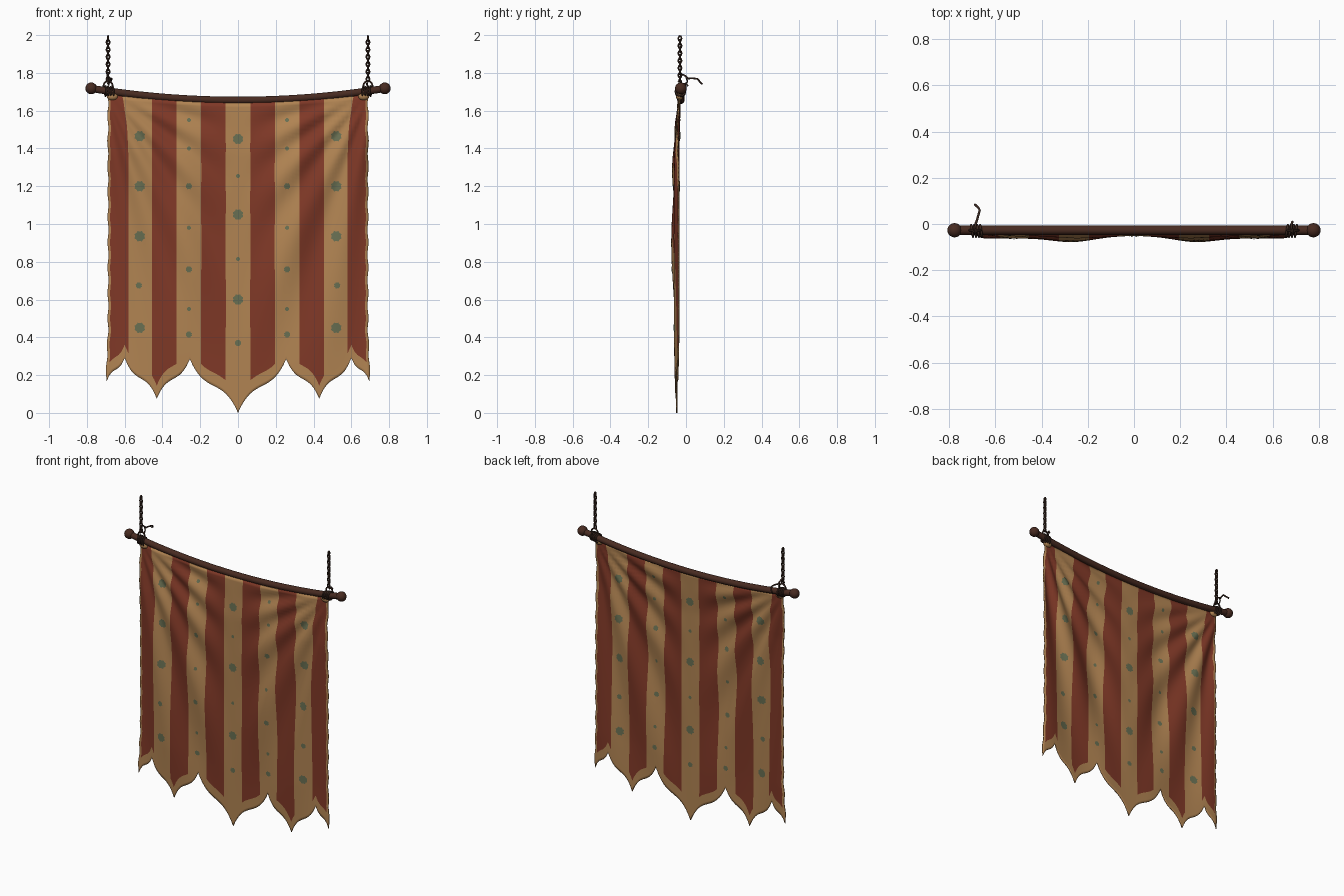
import bpy, bmesh, math
from mathutils import Vector, Matrix

cube = bpy.data.objects.get("Cube")
if cube:
    bpy.data.objects.remove(cube)


def material(name, color):
    m = bpy.data.materials.new(name)
    m.use_nodes = True
    m.diffuse_color = (*color, 1)
    m.node_tree.nodes["Principled BSDF"].inputs["Base Color"].default_value = (*color, 1)
    return m


TAN = material("tan cloth", (0.44, 0.23, 0.085))
RED = material("red cloth", (0.215, 0.04, 0.02))
TEAL = material("faded teal", (0.14, 0.16, 0.085))
WOOD = material("dark wood", (0.065, 0.024, 0.015))
IRON = material("dark iron", (0.045, 0.022, 0.015))

ROD_Y = -0.027


def mesh_object(name, bm, *mats):
    me = bpy.data.meshes.new(name)
    bm.to_mesh(me)
    bm.free()
    ob = bpy.data.objects.new(name, me)
    bpy.context.collection.objects.link(ob)
    for m in mats:
        me.materials.append(m)
    me.shade_smooth()
    return ob


def tube(name, points, radius, mat, cyclic=False):
    cu = bpy.data.curves.new(name, 'CURVE')
    cu.dimensions = '3D'
    cu.bevel_depth = radius
    cu.bevel_resolution = 3
    cu.use_fill_caps = True
    sp = cu.splines.new('POLY')
    sp.points.add(len(points) - 1)
    for p, co in zip(sp.points, points):
        p.co = (*co, 1)
    sp.use_cyclic_u = cyclic
    sp.use_smooth = True
    cu.materials.append(mat)
    ob = bpy.data.objects.new(name, cu)
    bpy.context.collection.objects.link(ob)
    return ob


def loop(center, across, up, n=16):
    """Oval of points spanned by two vectors."""
    return [Vector(center) + Vector(across) * math.cos(a) + Vector(up) * math.sin(a)
            for a in (2 * math.pi * i / n for i in range(n))]


def rod_z(x):
    return 1.655 + 0.063 * (x / 0.78) ** 2


def drape(x, z):
    """Depth of the cloth: folds fan out of the two upper corners."""
    s = abs(x)
    dx, dz = 0.72 - s, max(1.73 - z, 0.001)
    r, a = math.hypot(dx, dz), math.atan2(dx, dz)
    hang = min(1, dz / 0.35)
    fold = math.sin(a * 21 + 0.6) * 0.011 * min(1, r / 0.4)
    fold *= 1 - math.exp(-(s / 0.16) ** 2)
    fold *= min(1, max(0.25, (z + 0.1) / 0.5))
    belly = -0.016 * math.exp(-((s - 0.27) / 0.12) ** 2) * math.sin(math.pi * min(1, dz / 1.7))
    return -0.033 + hang * (-0.016 + belly) + fold * min(1, dz / 0.15)


# Scalloped lower edge: alternating tips and notches
EDGE = [(0, 0.0), (0.255, 0.285), (0.43, 0.075), (0.60, 0.29), (0.70, 0.165)]


def hem_z(s):
    for (x0, z0), (x1, z1) in zip(EDGE, EDGE[1:]):
        if s <= x1 + 1e-6:
            p = 2 * (s - x0) / (x1 - x0) - 1
            f = 0.5 + 0.5 * (0.45 * p + 0.55 * p ** 3)
            return z0 + (z1 - z0) * f
    return EDGE[-1][1]


# Cloth columns follow stripe borders, tips and notches
STOPS = [0, 0.065, 0.195, 0.255, 0.325, 0.43, 0.455, 0.58, 0.60, 0.685, 0.70]
half = [0]
for a, b in zip(STOPS, STOPS[1:]):
    n = max(1, round((b - a) / 0.016))
    half += [a + (b - a) * (i + 1) / n for i in range(n)]
columns = [-u for u in reversed(half[1:])] + half
BODY, HEM = 64, 4


def is_red(s):
    return 0.065 < s < 0.195 or 0.325 < s < 0.455 or 0.58 < s < 0.685


def cloth_point(u, row):
    s = abs(u)
    low = hem_z(s)
    border = low + 0.07
    top = rod_z(u) - 0.014
    if row <= BODY:
        z = top + (border - top) * row / BODY
    else:
        z = border + (low - border) * (row - BODY) / HEM
    lift = max(0, (z - 1.35) / 0.33) ** 2
    s += 0.035 * lift * math.exp(-((s - 0.59) / 0.06) ** 2)
    edge = max(0, (s - 0.6) / 0.1)
    s -= edge * (0.012 * min(1, max(0, (z - 0.15) / 0.3)) + 0.003 * math.sin(z * 47))
    x = math.copysign(s, u)
    return x, drape(x, z), z


bm = bmesh.new()
grid = [[bm.verts.new(cloth_point(u, r)) for u in columns] for r in range(BODY + HEM + 1)]
for r in range(BODY + HEM):
    for c in range(len(columns) - 1):
        f = bm.faces.new((grid[r][c], grid[r + 1][c], grid[r + 1][c + 1], grid[r][c + 1]))
        mid = abs(columns[c] + columns[c + 1]) / 2
        f.material_index = int(r < BODY and is_red(mid))
cloth = mesh_object("banner_cloth", bm, TAN, RED)
solid = cloth.modifiers.new("thickness", 'SOLIDIFY')
solid.thickness = 0.006
solid.offset = 0

# Painted flowers on both faces of the cloth
BIG, SMALL, DOT = 0.03, 0.018, 0.012
flowers = [(0, z, BIG) for z in (1.45, 1.05, 0.6)]
flowers += [(0, z, DOT) for z in (1.255, 0.815)] + [(0, 0.37, SMALL)]
for side in (-1, 1):
    flowers += [(side * 0.52, z, BIG) for z in (1.465, 1.2, 0.935, 0.45)]
    flowers += [(side * 0.525, 0.675, SMALL)]
    flowers += [(side * 0.26, z, SMALL) for z in (1.2, 0.76, 0.415)]
    flowers += [(side * 0.26, z, DOT) for z in (1.55, 1.4, 0.98, 0.55)]
bm = bmesh.new()
for x, z, r in flowers:
    for face in (-1, 1):
        def spot(px, pz):
            return bm.verts.new((px, drape(px, pz) + face * 0.006, pz))
        hub = spot(x, z)
        rings = []
        for k in (0.5, 1):
            rings.append([])
            for i in range(16):
                a = math.pi * i / 8
                q = r * k * (1 if i % 2 else 0.82)
                rings[-1].append(spot(x + q * math.cos(a), z + q * math.sin(a)))
        inner, outer = rings
        for i in range(16):
            j = (i + 1) % 16
            for vs in ((hub, inner[i], inner[j]), (inner[i], outer[i], outer[j], inner[j])):
                bm.faces.new(vs if face < 0 else vs[::-1])
mesh_object("painted_flowers", bm, TEAL)

# Sagging rod
tube("rod", [(x, ROD_Y, rod_z(x)) for x in (-0.77 + 1.54 * i / 40 for i in range(41))], 0.02, WOOD)

for side, label in ((-1, "right"), (1, "left")):
    # Round end knob with a collar
    bm = bmesh.new()
    bmesh.ops.create_uvsphere(bm, u_segments=20, v_segments=12, radius=0.031,
                              matrix=Matrix.Translation((side * 0.777, ROD_Y, 1.718)))
    mesh_object(label + "_knob", bm, WOOD)
    x = side * 0.688
    z = rod_z(x)

    # Cord wound round rod and cloth corner
    for i in range(4):
        xc = side * (0.662 + 0.013 * i)
        tube(f"{label}_binding_{i + 1}",
             loop((xc, ROD_Y - 0.003, rod_z(xc) - 0.002), (side * 0.004, 0.025, 0), (0, 0, 0.026)),
             0.005, IRON, True)

    # Ring that hangs the rod from the chain
    tube(label + "_ring", loop((x, ROD_Y, z + 0.027), (0.024, 0, 0), (0, 0, 0.026)), 0.005, IRON, True)

    # Chain of alternating links
    for i in range(12):
        turn = Vector((0.0085, 0, 0)) if i % 2 else Vector((0, 0.0085, 0))
        tube(f"{label}_chain_link_{i + 1}",
             loop((x, ROD_Y - 0.005, 1.982 - i * 0.0195), turn, (0, 0, 0.0135), 12), 0.0045, IRON, True)

# Loose cord tails
tube("right_cord_tail", [(-0.69, -0.04, 1.75), (-0.69, -0.025, 1.795), (-0.687, -0.005, 1.785),
                         (-0.682, 0.01, 1.77), (-0.675, 0.035, 1.772), (-0.668, 0.06, 1.768),
                         (-0.675, 0.072, 1.755), (-0.69, 0.085, 1.742)], 0.005, IRON)
tube("right_cord_loop", [(-0.687, 0.0, 1.78), (-0.685, 0.008, 1.755), (-0.684, -0.005, 1.735)], 0.004, IRON)
tube("left_cord_tail", [(0.683, -0.02, 1.74), (0.683, 0.0, 1.745), (0.686, 0.01, 1.73)], 0.005, IRON)

# Gathered cloth tufts under the bindings
for side, label in ((-1, "right"), (1, "left")):
    bm = bmesh.new()
    bmesh.ops.create_uvsphere(bm, u_segments=12, v_segments=8, radius=1,
                              matrix=Matrix.Translation((side * 0.665, ROD_Y - 0.008, 1.675))
                              @ Matrix.Diagonal((0.03, 0.018, 0.02, 1)))
    mesh_object(label + "_corner_gather", bm, TAN)
